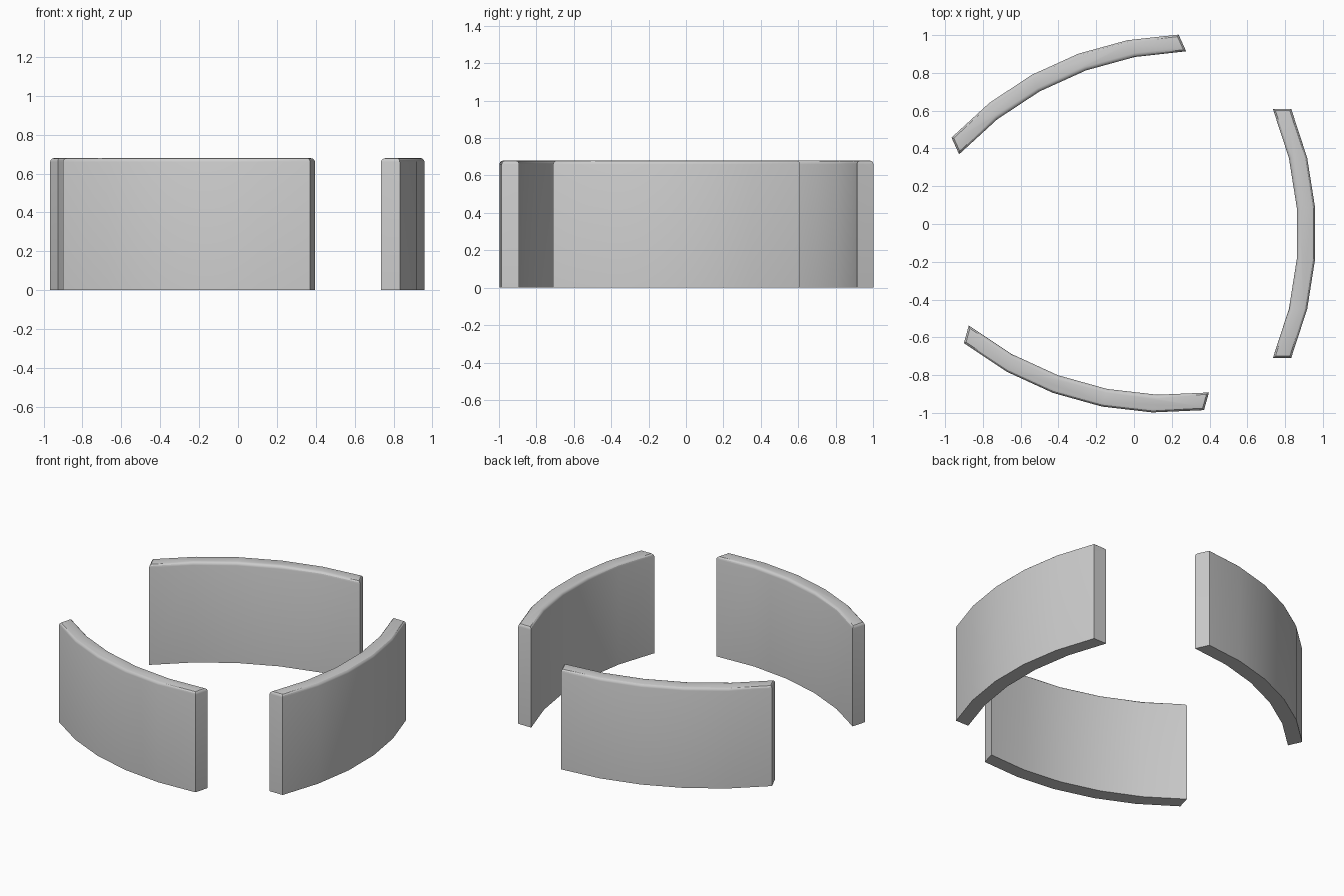
import bpy, bmesh, math

if "Cube" in bpy.data.objects:
    bpy.data.objects.remove(bpy.data.objects["Cube"])

HEIGHT, THICK = 0.68, 0.097
# Outer face in plan: (bulge beyond chord, position along chord)
OUTER = [(0, -0.66), (0.085, -0.4), (0.127, -0.135),
         (0.127, 0.135), (0.085, 0.4), (0, 0.66)]


def curved_panel(name, location, angle):
    bm = bmesh.new()
    # Plan outline: outer curve, then the same curve shifted inwards
    outline = OUTER + [(x - THICK, y) for x, y in reversed(OUTER)]
    base = bm.faces.new([bm.verts.new((x, y, 0)) for x, y in outline])
    ext = bmesh.ops.extrude_face_region(bm, geom=[base], use_keep_orig=True)
    top = [v for v in ext["geom"] if isinstance(v, bmesh.types.BMVert)]
    bmesh.ops.translate(bm, verts=top, vec=(0, 0, HEIGHT))
    bmesh.ops.recalc_face_normals(bm, faces=bm.faces)
    # Rounded upper rim
    rim = [e for e in bm.edges if all(v.co.z > HEIGHT / 2 for v in e.verts)]
    bmesh.ops.bevel(bm, geom=rim, offset=0.02, segments=3, profile=0.5,
                    affect='EDGES')
    bmesh.ops.recalc_face_normals(bm, faces=bm.faces)
    mesh = bpy.data.meshes.new(name)
    bm.to_mesh(mesh)
    bm.free()
    obj = bpy.data.objects.new(name, mesh)
    bpy.context.collection.objects.link(obj)
    obj.location = (*location, 0)
    obj.rotation_euler.z = math.radians(angle)
    # Smooth curve with crisp ends
    bpy.ops.object.select_all(action='DESELECT')
    obj.select_set(True)
    bpy.context.view_layer.objects.active = obj
    bpy.ops.object.shade_smooth_by_angle(angle=math.radians(30))


# Three panels around an open ring
curved_panel("right_panel", (0.832, -0.05), 0)
curved_panel("back_panel", (-0.365, 0.73), 114.4)
curved_panel("front_panel", (-0.265, -0.808), -105.6)
